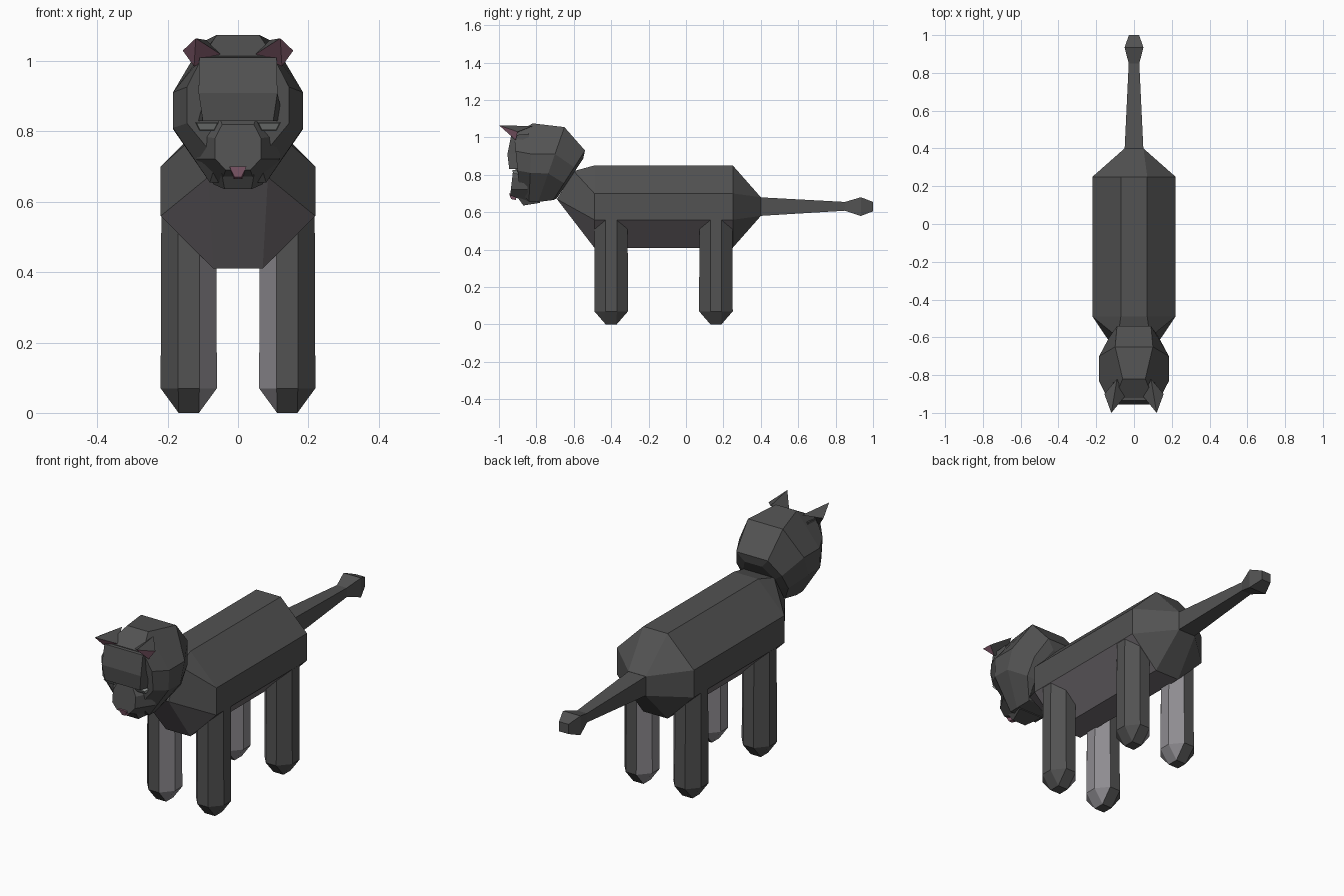
import bpy, bmesh
from mathutils import Vector

if "Cube" in bpy.data.objects:
    bpy.data.objects.remove(bpy.data.objects["Cube"])


def material(name, rgb):
    m = bpy.data.materials.new(name)
    m.diffuse_color = (*rgb, 1)
    m.use_nodes = True
    m.node_tree.nodes["Principled BSDF"].inputs["Base Color"].default_value = m.diffuse_color
    return m


FUR = material("dark_fur", (0.085, 0.085, 0.085))
BELLY = material("belly_fur", (0.17, 0.155, 0.168))
INNER = material("inner_leg_fur", (0.27, 0.26, 0.28))
PINK = material("pink_skin", (0.30, 0.14, 0.20))
EYE = material("eye_grey", (0.32, 0.34, 0.33))


def finish(name, bm, mats, rule=None):
    bmesh.ops.remove_doubles(bm, verts=bm.verts, dist=0.0005)
    bmesh.ops.recalc_face_normals(bm, faces=bm.faces)
    bm.normal_update()
    if rule:
        for f in bm.faces:
            f.material_index = rule(f.normal, f.calc_center_median())
    me = bpy.data.meshes.new(name)
    bm.to_mesh(me)
    bm.free()
    for m in mats:
        me.materials.append(m)
    ob = bpy.data.objects.new(name, me)
    bpy.context.collection.objects.link(ob)
    return ob


def ring(top, bottom, w, t, b, f1=0.34, f2=0.66):
    """Eight-sided section between two (y, z) points, symmetric in x."""
    T, B = Vector((0, *top)), Vector((0, *bottom))
    half = [(t, 0), (w, f1), (w, f2), (b, 1)]
    right = [T.lerp(B, f) + Vector((x, 0, 0)) for x, f in half]
    left = [Vector((-p.x, p.y, p.z)) for p in reversed(right)]
    return right + left


def box_ring(top, bottom, w, w2=None):
    """Four-cornered section, still eight points so it lofts to an octagon."""
    w2 = w if w2 is None else w2
    T, B = (0, *top), (0, *bottom)
    r = [(w, *T[1:]), (w, *T[1:]), (w2, *B[1:]), (w2, *B[1:])]
    return [Vector(p) for p in r] + [Vector((-p[0], p[1], p[2])) for p in reversed(r)]


def loft(name, rings, mats, rule=None, shift=0):
    bm = bmesh.new()
    loops = [[bm.verts.new((p[0] + shift, p[1], p[2])) for p in r] for r in rings]
    for a, b in zip(loops, loops[1:]):
        n = len(a)
        for i in range(n):
            j = (i + 1) % n
            bm.faces.new((a[i], a[j], b[j], b[i]))
    bm.faces.new(loops[0])
    bm.faces.new(loops[-1])
    return finish(name, bm, mats, rule)


# Torso with tapering chest and rump
loft("body", [
    box_ring((-0.60, 0.82), (-0.69, 0.67), 0.085),
    ring((-0.49, 0.85), (-0.49, 0.41), 0.22, 0.07, 0.07),
    ring((0.25, 0.85), (0.25, 0.41), 0.22, 0.07, 0.07),
    box_ring((0.40, 0.68), (0.40, 0.58), 0.05),
], [FUR, BELLY], lambda n, c: int(n.z < -0.2 and c.y < 0.2))

# Tail with tufted end
loft("tail", [
    box_ring((0.39, 0.68), (0.39, 0.58), 0.05),
    box_ring((0.85, 0.655), (0.85, 0.608), 0.028),
    box_ring((0.935, 0.68), (0.935, 0.58), 0.05),
    box_ring((1.00, 0.655), (1.00, 0.605), 0.027),
], [FUR])

# Legs: octagonal posts with bevelled feet, pale on the inner faces


def octagon(y, z, r, k=0.03):
    pts = [(k, r), (r, k), (r, -k), (k, -r), (-k, -r), (-r, -k), (-r, k), (-k, r)]
    return [(px, y + py * (1.125 if abs(py) > k else 1), z) for px, py in pts]


def foot(y):
    k = 0.029
    return [(px, y + py, 0) for px, py in
            [(k, k), (k, k), (k, -k), (k, -k), (-k, -k), (-k, -k), (-k, k), (-k, k)]]


for side, label in ((1, "right"), (-1, "left")):
    for y, place in ((-0.40, "front"), (0.16, "rear")):
        loft(f"{place}_leg_{label}", [foot(y), octagon(y, 0.07, 0.08), octagon(y, 0.56, 0.078)],
             [FUR, INNER], lambda n, c, s=side: int(n.x * s < -0.3), side * 0.14)

# Skull, tilted upward from the neck
loft("head", [
    ring((-0.55, 0.885), (-0.69, 0.675), 0.09, 0.05, 0.05),
    ring((-0.54, 0.93), (-0.71, 0.665), 0.13, 0.09, 0.07),
    ring((-0.65, 1.055), (-0.79, 0.655), 0.185, 0.10, 0.08, 0.36, 0.62),
    ring((-0.82, 1.075), (-0.84, 0.655), 0.185, 0.06, 0.08, 0.39, 0.63),
    ring((-0.92, 1.015), (-0.89, 0.72), 0.145, 0.10, 0.06, 0.30, 0.65),
], [FUR])

# Forehead and brow block
loft("brow", [
    box_ring((-0.935, 1.01), (-0.84, 1.02), 0.11),
    box_ring((-0.955, 0.91), (-0.84, 0.91), 0.112),
    box_ring((-0.945, 0.83), (-0.84, 0.83), 0.10, 0.13),
], [FUR])

# Muzzle and jaw
loft("muzzle", [
    ring((-0.86, 0.86), (-0.84, 0.65), 0.12, 0.06, 0.05),
    ring((-0.925, 0.82), (-0.94, 0.69), 0.065, 0.045, 0.035, 0.3, 0.75),
], [FUR])
loft("jaw", [
    box_ring((-0.80, 0.72), (-0.78, 0.65), 0.10, 0.07),
    box_ring((-0.915, 0.70), (-0.87, 0.636), 0.05, 0.038),
], [FUR])

# Nose
loft("nose", [
    box_ring((-0.91, 0.705), (-0.91, 0.665), 0.026, 0.012),
    box_ring((-0.946, 0.70), (-0.935, 0.67), 0.024, 0.010),
], [PINK])


def ear(name, s):
    bm = bmesh.new()
    pts = [(0.05, -0.915, 1.02), (0.09, -0.82, 1.06), (0.157, -0.90, 1.03),
           (0.125, -0.91, 0.985), (0.12, -1.0, 1.065)]
    v = [bm.verts.new((x * s, y, z)) for x, y, z in pts]
    for i in range(4):
        bm.faces.new((v[i], v[(i + 1) % 4], v[4]))
    bm.faces.new((v[0], v[1], v[2], v[3]))
    finish(name, bm, [FUR, PINK], lambda n, c: int(n.z < 0 and n.y < 0.2))


# Ears and eyes, mirrored
for side, label in ((1, "right"), (-1, "left")):
    ear(f"ear_{label}", side)
    loft(f"eye_{label}", [
        box_ring((-0.89, 0.826), (-0.89, 0.802), 0.034, 0.022),
        box_ring((-0.932, 0.824), (-0.918, 0.804), 0.030, 0.020),
    ], [EYE], None, side * 0.088)
